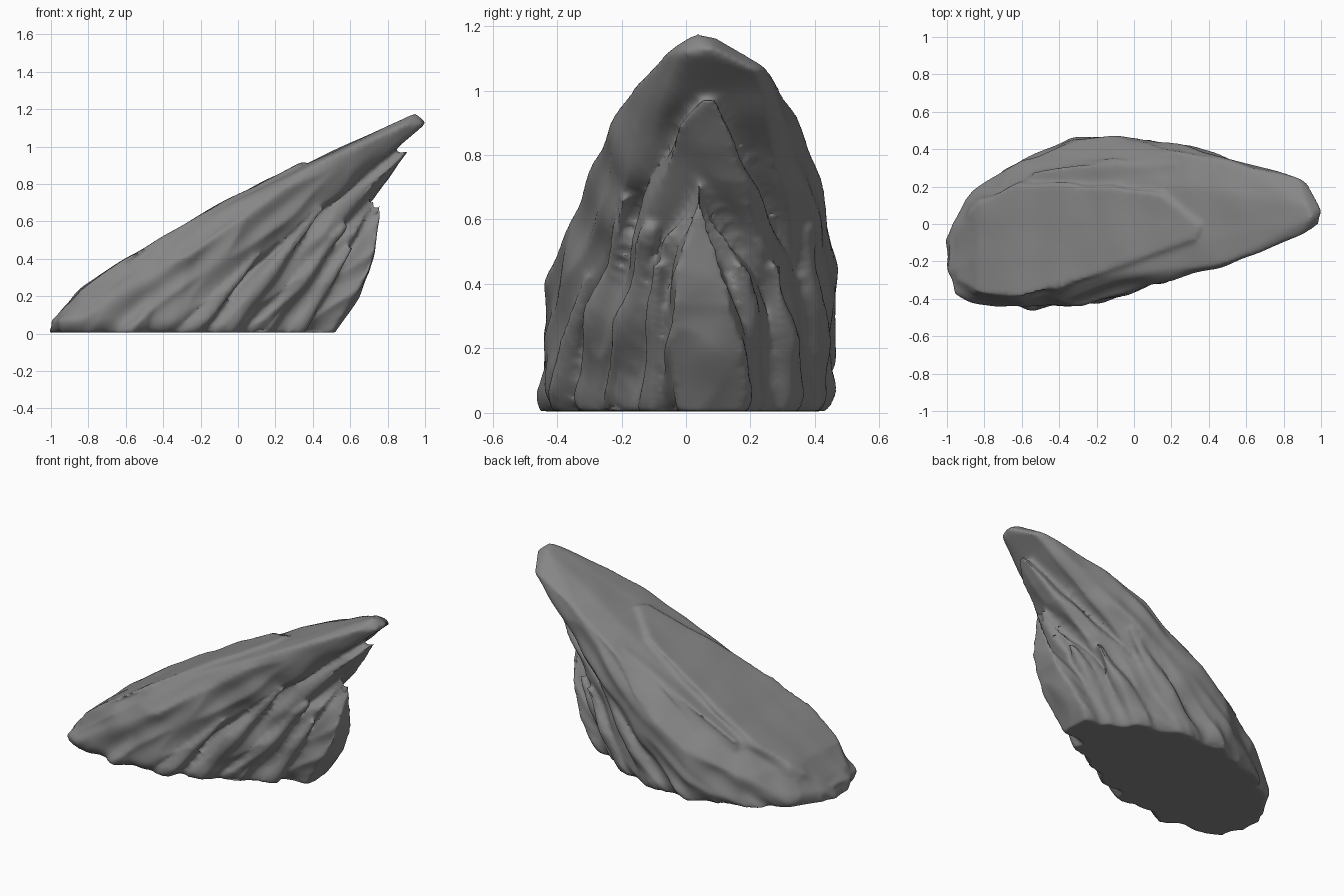
import bpy, bmesh
from mathutils import Vector, noise
from math import sin, cos, pi

if "Cube" in bpy.data.objects:
    bpy.data.objects.remove(bpy.data.objects["Cube"])

bm = bmesh.new()

# Height of the sloping upper face along x
SLOPE = [(-1, .04), (-.97, .1), (-.83, .25), (-.57, .42), (-.2, .64), (.3, .9), (.5, .985), (.95, 1.17), (1.1, 1.2)]


def slope_z(x):
    for (x0, z0), (x1, z1) in zip(SLOPE, SLOPE[1:]):
        if x <= x1:
            return z0 + (z1 - z0) * (x - x0) / (x1 - x0)
    return SLOPE[-1][1]


def hull(points):
    verts = [bm.verts.new(p) for p in points]
    res = bmesh.ops.convex_hull(bm, input=verts)
    junk = {g for g in res["geom_interior"] + res["geom_unused"] if isinstance(g, bmesh.types.BMVert)}
    bmesh.ops.delete(bm, geom=list(junk), context='VERTS')


def rib(base, r, tip, tip_r=.02):
    """Leaning tapered buttress from the ground to a narrow tip."""
    pts = []
    for i in range(8):
        c, s = cos(i * pi / 4), sin(i * pi / 4)
        pts.append((base[0] + r * 1.5 * c, base[1] + r * s, 0))
        pts.append((tip[0] + tip_r * c, tip[1] + tip_r * s, tip[2]))
        pts.append((base[0] * .6 + tip[0] * .4 + r * 1.1 * c, base[1] * .6 + tip[1] * .4 + r * .8 * s, tip[2] * .4))
    hull(pts)


# Outer slab: foot outline, shoulders, lower edges and overhanging tip
foot = [(-1, -.09), (-1, -.22), (-.95, -.36), (-.85, -.405), (-.6, -.43), (-.37, -.425),
        (-.93, .05), (-.85, .17), (-.6, .34), (-.35, .43), (-.2, .42)]
shoulder = [(-.6, -.43, .22), (-.25, -.42, .42), (0, -.34, .6), (.25, -.25, .82), (.5, -.21, .95),
            (-.6, .34, .2), (-.3, .45, .33), (.05, .455, .57), (.25, .385, .8), (.5, .335, .93)]
lower = [(-.03, -.35, .33), (.37, -.22, .69), (.68, -.12, .91), (.13, .44, .47), (.43, .34, .78), (.74, .26, .97)]
tip = [(.9, -.06, 1.12), (.88, .25, 1.075), (.94, .22, 1.06), (.99, .0, 1.12), (1.005, .08, 1.13),
       (.95, .03, 1.18), (.93, .09, 1.17)]
spine = [(x, y, slope_z(x) - .025 - (.25 * max(0, y - .1) if x < .3 else 0)) for x, y in
         [(-.96, -.2), (-.83, -.3), (-.83, .08), (-.57, -.36), (-.57, .2), (-.2, -.28), (-.2, .25),
          (.3, -.1), (.3, .2), (.5, 0), (.5, .18)]]
hull([(x, y, 0) for x, y in foot] + [(x, y, .07) for x, y in foot] + shoulder + lower + tip + spine)

# Raised plate lying on the slope, with a lower ledge behind it
plate = [(-.95, -.3), (-.85, -.37), (-.6, -.39), (-.2, -.27), (.1, -.14), (.33, -.08), (.36, -.01),
         (.15, .16), (-.1, .2), (-.6, .21), (-.83, .12), (-.96, -.05)]
ledge = [(-.6, .1), (-.55, .28), (-.3, .32), (0, .31), (.22, .32), (.28, .25), (.25, .1)]
hull([(x, y, slope_z(x) - d) for x, y in plate for d in (.0, .1)])
hull([(x, y, slope_z(x) - d) for x, y in ledge for d in (.05, .17)])

# Middle layer: finger tucked under the slab
hull([(-.5, -.37, 0), (-.12, -.35, 0), (.0, -.29, 0), (-.5, .4, 0), (0, .42, 0), (.14, .36, 0),
      (.1, -.27, .22), (.45, -.12, .54), (.75, -.045, .8), (.1, .41, .25), (.42, .22, .52), (.77, .155, .78),
      (.83, -.035, .89), (.85, .135, .89), (.91, .05, .98), (.92, .1, .975), (.5, .05, .9)])

# Inner layer and central keel
hull([(-.2, -.31, 0), (.1, -.24, 0), (.29, -.13, 0), (-.2, .38, 0), (.18, .35, 0), (.35, .23, 0),
      (.25, -.17, .28), (.33, .25, .28), (.62, -.065, .52), (.62, .15, .52), (.74, .04, .72), (.3, .04, .6)])
hull([(.1, -.08, 0), (.1, .22, 0), (.5, -.03, 0), (.5, .18, 0), (.56, -.05, .09), (.56, .19, .09), (.64, .06, .19),
      (.705, -.06, .32), (.705, .15, .32), (.73, .05, .4), (.745, -.03, .5), (.745, .11, .5),
      (.77, .04, .7), (.4, .04, .6)])

# Side buttresses, leaning along the slab
for args in [((-.12, -.29), .07, (.45, -.19, .67)), ((.08, -.2), .07, (.57, -.11, .58)),
             ((.27, -.1), .06, (.6, -.09, .46)), ((-.28, -.37), .06, (.1, -.3, .42)),
             ((-.57, -.4), .07, (-.42, -.39, .3)), ((.16, .3), .07, (.5, .28, .46)),
             ((.3, .2), .06, (.62, .17, .46)), ((-.08, .38), .07, (.34, .37, .58)),
             ((-.3, .38), .08, (-.02, .36, .6)), ((-.63, .25), .08, (-.35, .29, .47))]:
    rib(*args)

mesh = bpy.data.meshes.new("leaning_rock")
bm.to_mesh(mesh)
bm.free()
rock = bpy.data.objects.new("leaning_rock", mesh)
bpy.context.collection.objects.link(rock)
bpy.context.view_layer.objects.active = rock
rock.select_set(True)


def smooth(steps):
    mod = rock.modifiers.new("soften", 'SMOOTH')
    mod.factor = .5
    mod.iterations = steps
    bpy.ops.object.modifier_apply(modifier=mod.name)


# Fuse the layers and round them off
remesh = rock.modifiers.new("fuse", 'REMESH')
remesh.mode = 'VOXEL'
remesh.voxel_size = .012
bpy.ops.object.modifier_apply(modifier="fuse")
smooth(10)

# Weathered grooves along the lean, weaker on the sloping face and keel; foot tucked in
mesh = rock.data
normals = [v.normal.copy() for v in mesh.vertices]
for v, n in zip(mesh.vertices, normals):
    p = v.co.copy()
    along, across = p.x * .77 + p.z * .64, -p.x * .64 + p.z * .77
    groove = .3 - abs(noise.noise(Vector((along * 1.3, across * 8, p.y * 5)))) * 1.6
    lump = noise.noise(p * 5 + Vector((3, 1, 7)))
    flank = max(0, min(1, (.75 - n.z) * 2.5)) * min(1, max(.2, (1.2 - p.z) * 2))
    flank *= max(.1, min(1, (1 - n.x) * 2.5))
    if n.z > -.9 or p.z > .05:
        v.co = p + n * (flank * (groove * .03 + lump * .014) + lump * .008)
    v.co.y *= 1.02 - .08 * max(0, 1 - p.z / .08) ** 2
    v.co.z = max(v.co.z, .005)
smooth(4)

# Dark grey stone
stone = bpy.data.materials.new("stone")
stone.diffuse_color = (.24, .24, .24, 1)
stone.use_nodes = True
stone.node_tree.nodes["Principled BSDF"].inputs["Base Color"].default_value = stone.diffuse_color
rock.data.materials.clear()
rock.data.materials.append(stone)
bpy.ops.object.shade_smooth_by_angle(angle=1.0)
